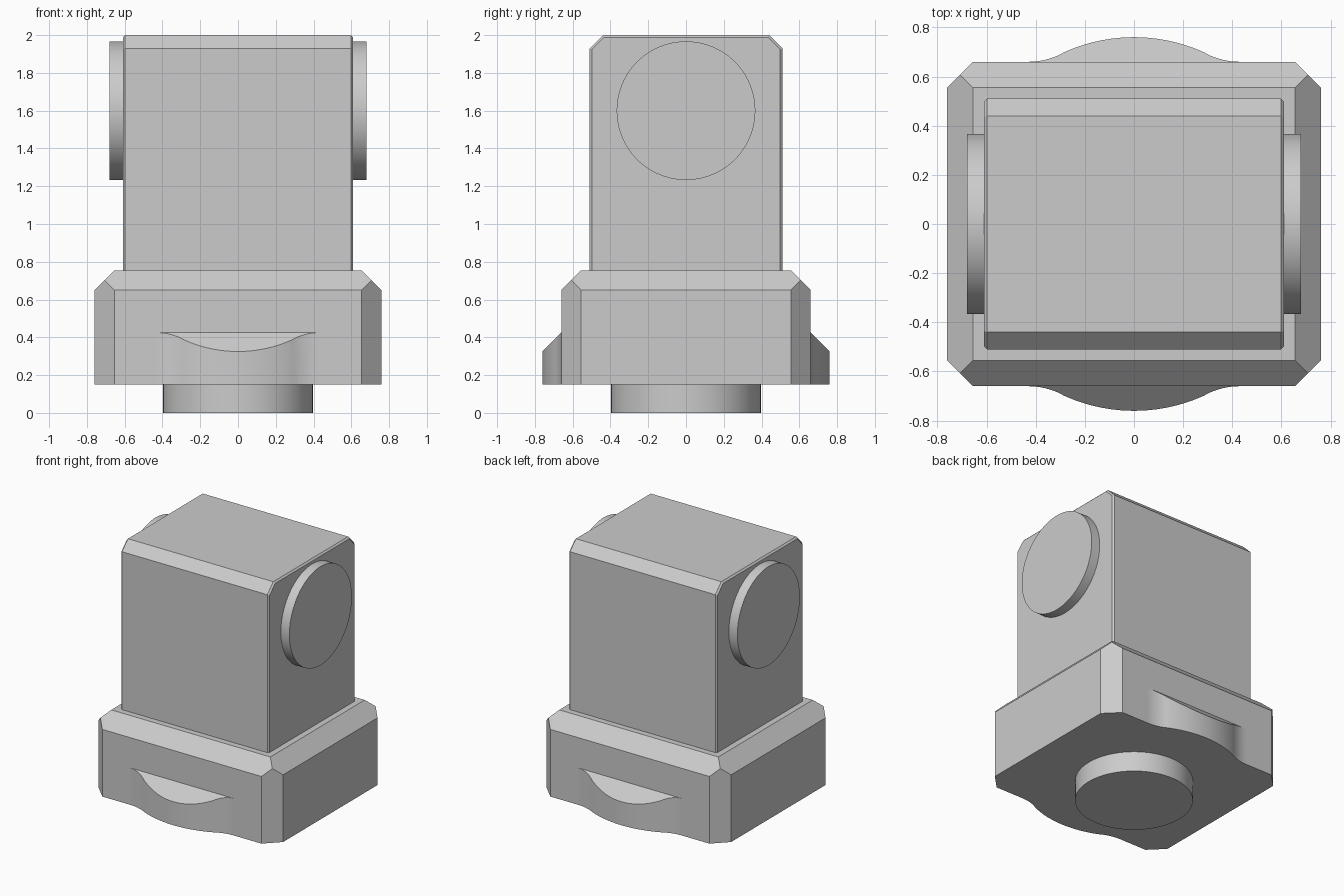
import bpy, bmesh, math
from mathutils import Matrix, Vector

cube = bpy.data.objects.get("Cube")
if cube:
    bpy.data.objects.remove(cube, do_unlink=True)

GREY = (0.6, 0.6, 0.6, 1.0)
grey = bpy.data.materials.new("light grey")
grey.use_nodes = True
grey.diffuse_color = GREY
grey.node_tree.nodes["Principled BSDF"].inputs["Base Color"].default_value = GREY


def finish(bm, name):
    """Turn a bmesh into a named grey object with sharp edges kept."""
    bmesh.ops.recalc_face_normals(bm, faces=bm.faces)
    mesh = bpy.data.meshes.new(name)
    bm.to_mesh(mesh)
    bm.free()
    mesh.materials.append(grey)
    obj = bpy.data.objects.new(name, mesh)
    bpy.context.collection.objects.link(obj)
    bpy.ops.object.select_all(action='DESELECT')
    obj.select_set(True)
    bpy.context.view_layer.objects.active = obj
    bpy.ops.object.shade_smooth_by_angle(angle=math.radians(25))
    return obj


def disc(name, radius, depth, centre, axis):
    bm = bmesh.new()
    turn = Vector((0, 0, 1)).rotation_difference(Vector(axis)).to_matrix().to_4x4()
    bmesh.ops.create_cone(bm, cap_ends=True, segments=96, radius1=radius,
                          radius2=radius, depth=depth,
                          matrix=Matrix.Translation(centre) @ turn)
    return finish(bm, name)


# Base: chamfered box, built as the hull of one corner mirrored four ways
X, Y, LOW, TOP, C = 0.76, 0.66, 0.15, 0.755, 0.105
corner = [(X - C, Y, LOW), (X, Y - C, LOW), (X - C, Y, TOP - C), (X, Y - C, TOP - C),
          (X - C / 2, Y - C / 2, TOP - C / 2), (X - C, Y - C, TOP)]
bm = bmesh.new()
for sx in (-1, 1):
    for sy in (-1, 1):
        for x, y, z in corner:
            bm.verts.new((sx * x, sy * y, z))
bmesh.ops.convex_hull(bm, input=bm.verts)
bmesh.ops.dissolve_limit(bm, angle_limit=0.01, verts=bm.verts, edges=bm.edges)
finish(bm, "base")

# Upper block: profile extruded along x, with finely chamfered end outlines
bm = bmesh.new()
half = 0.61
profile = [(-0.51, 0.7), (0.51, 0.7), (0.51, 1.93), (0.44, 2.0), (-0.44, 2.0), (-0.51, 1.93)]
face = bm.faces.new([bm.verts.new((-half, y, z)) for y, z in profile])
side = bmesh.ops.extrude_face_region(bm, geom=[face])["geom"]
bmesh.ops.translate(bm, vec=(2 * half, 0, 0),
                    verts=[g for g in side if isinstance(g, bmesh.types.BMVert)])
ends = [e for e in bm.edges if abs(e.verts[0].co.x - e.verts[1].co.x) < 0.01]
bmesh.ops.bevel(bm, geom=ends, offset=0.012, offset_type='OFFSET', segments=1,
                profile=0.5, affect='EDGES')
finish(bm, "upper_block")

# Round bosses on both sides and the round foot
for name, s in (("left_boss", 1), ("right_boss", -1)):
    disc(name, 0.367, 0.08, (s * 0.64, 0, 1.6), (s, 0, 0))
disc("foot", 0.397, 0.16, (0, 0, 0.08), (0, 0, 1))


# Bulges: a convex arc blending into concave fillets, with a sloping top
def swell(x, big=0.69, small=0.3, sweep=0.45):
    x = abs(x)
    if x < big * math.sin(sweep):
        return 0.1 - big + math.sqrt(big * big - x * x)
    gap = (big + small) * math.sin(sweep) - x
    return max(0.0, small - math.sqrt(small * small - gap * gap))


def bulge(name, s):
    bm = bmesh.new()
    steps, reach = 48, 0.43
    rows = []
    for i in range(steps + 1):
        x = reach * (2 * i / steps - 1)
        d = swell(x) if 0 < i < steps else 0.0
        section = [(Y, LOW), (Y + d, LOW), (Y + d, 0.425 - d), (Y, 0.425)]
        rows.append([bm.verts.new((x, s * y, z)) for y, z in section])
    for a, b in zip(rows, rows[1:]):
        for k in range(3):
            bm.faces.new((a[k], a[k + 1], b[k + 1], b[k]))
    bmesh.ops.remove_doubles(bm, verts=bm.verts, dist=0.00001)
    obj = finish(bm, name)
    # Open strip: make sure the wall looks outwards
    wall = max(obj.data.polygons, key=lambda p: abs(p.normal.y) * p.area)
    if wall.normal.y * s < 0:
        obj.data.flip_normals()


bulge("front_bulge", -1)
bulge("back_bulge", 1)
